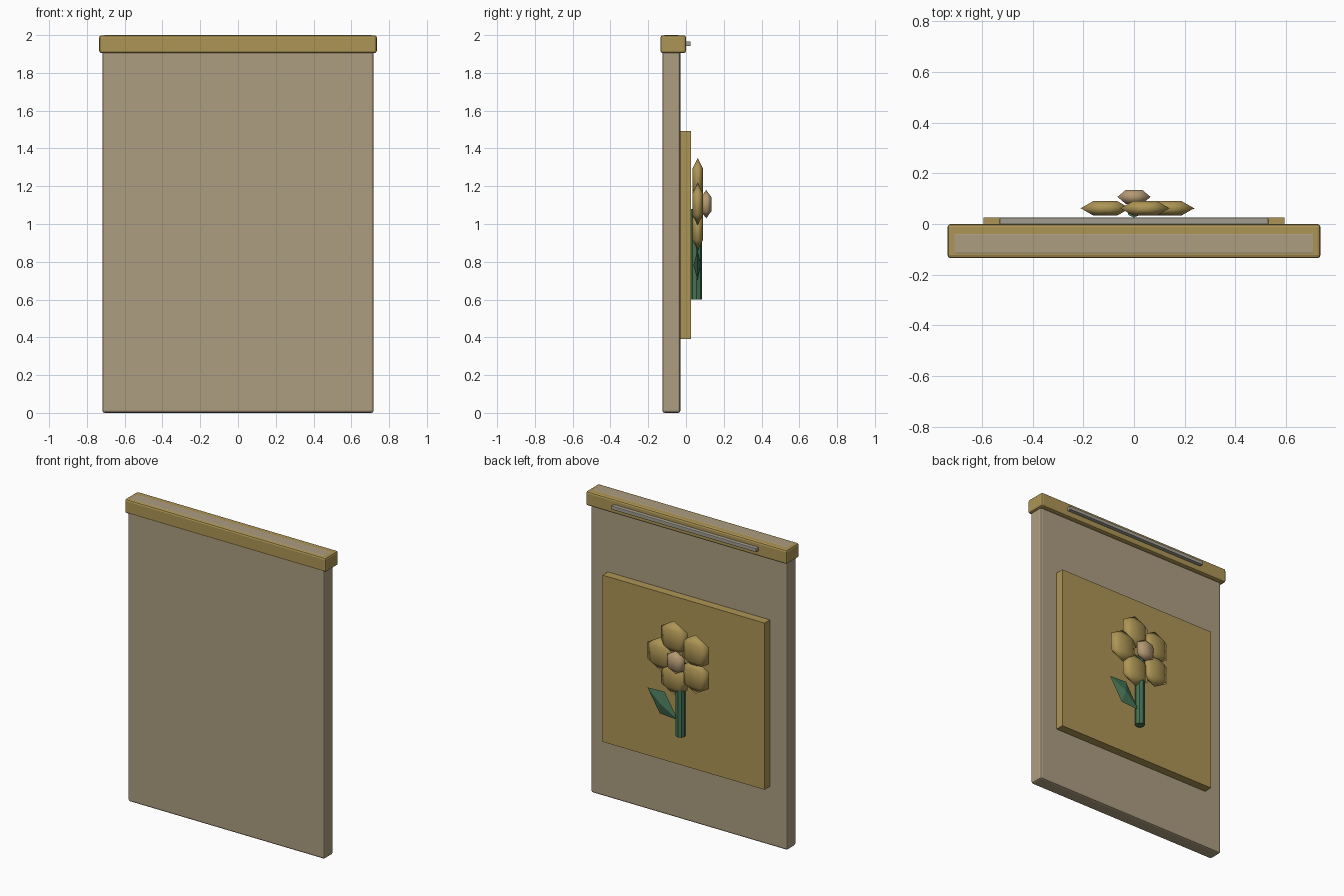
import bpy, bmesh, math

if "Cube" in bpy.data.objects:
    bpy.data.objects.remove(bpy.data.objects["Cube"])


def material(name, rgb):
    m = bpy.data.materials.new(name)
    m.diffuse_color = (*rgb, 1)
    m.use_nodes = True
    m.node_tree.nodes["Principled BSDF"].inputs["Base Color"].default_value = m.diffuse_color
    return m


TAN = material("tan", (0.42, 0.34, 0.22))
GOLD = material("gold", (0.42, 0.30, 0.09))
BUD = material("bud", (0.46, 0.32, 0.17))
GREEN = material("green", (0.06, 0.17, 0.09))
GREY = material("grey", (0.36, 0.34, 0.28))


def finish(name, bm, mat, smooth=False):
    bmesh.ops.recalc_face_normals(bm, faces=bm.faces)
    me = bpy.data.meshes.new(name)
    bm.to_mesh(me)
    bm.free()
    me.materials.append(mat)
    for p in me.polygons:
        p.use_smooth = smooth
    ob = bpy.data.objects.new(name, me)
    bpy.context.collection.objects.link(ob)
    return ob


def box(name, lo, hi, mat, bevel=0.0):
    bm = bmesh.new()
    bmesh.ops.create_cube(bm, size=1)
    for v in bm.verts:
        v.co = [l + (c + 0.5) * (h - l) for c, l, h in zip(v.co, lo, hi)]
    ob = finish(name, bm, mat)
    if bevel:
        b = ob.modifiers.new("bevel", "BEVEL")
        b.width, b.segments = bevel, 2
    return ob


def lathe(name, profile, centre, scale, mat, sides=6):
    """Stack of (radius, z) rings around z, hulled into a convex solid."""
    bm = bmesh.new()
    for r, z in profile:
        for i in range(sides if r else 1):
            a = math.tau * i / sides
            p = (r * math.cos(a), r * math.sin(a), z)
            bm.verts.new([c + s * q for c, s, q in zip(centre, scale, p)])
    bmesh.ops.convex_hull(bm, input=bm.verts)
    bmesh.ops.dissolve_limit(bm, angle_limit=0.01, verts=bm.verts, edges=bm.edges)
    return finish(name, bm, mat, bool(not profile[0][0]))


# Slab, its top band and the rod behind the band
box("panel", (-0.718, -0.125, 0), (0.718, -0.03, 2.0), TAN, 0.012)
box("top_band", (-0.735, -0.135, 1.905), (0.735, 0, 1.999), GOLD, 0.012)
box("rod", (-0.53, -0.005, 1.942), (0.53, 0.025, 1.967), GREY, 0.004)

# Raised board on the back
box("back_board", (-0.593, -0.04, 0.39), (0.593, 0.026, 1.492), GOLD)

# Flower: five faceted petals round a bud
BALL = [(0, -1), (0.866, -0.5), (0.866, 0.5), (0, 1)]
for i in range(5):
    a = math.tau * i / 5
    lathe(f"petal_{i + 1}", BALL,
          (0.14 * math.cos(a), 0.062, 1.105 + 0.14 * math.sin(a)),
          (0.112, 0.037, 0.112), GOLD)
lathe("flower_bud", BALL, (0, 0.107, 1.105), (0.075, 0.037, 0.075), BUD)

# Stem and leaf
lathe("stem", [(0.03, 0.6), (0.03, 1.08)], (0, 0.056, 0), (1, 1, 1), GREEN, 8)
bm = bmesh.new()
for co in [(0.24, 0.06, 0.857), (0.115, 0.06, 0.862), (0.015, 0.06, 0.7),
           (0.15, 0.06, 0.71), (0.13, 0.08, 0.783), (0.13, 0.04, 0.783)]:
    bm.verts.new(co)
bmesh.ops.convex_hull(bm, input=bm.verts)
finish("leaf", bm, GREEN)
